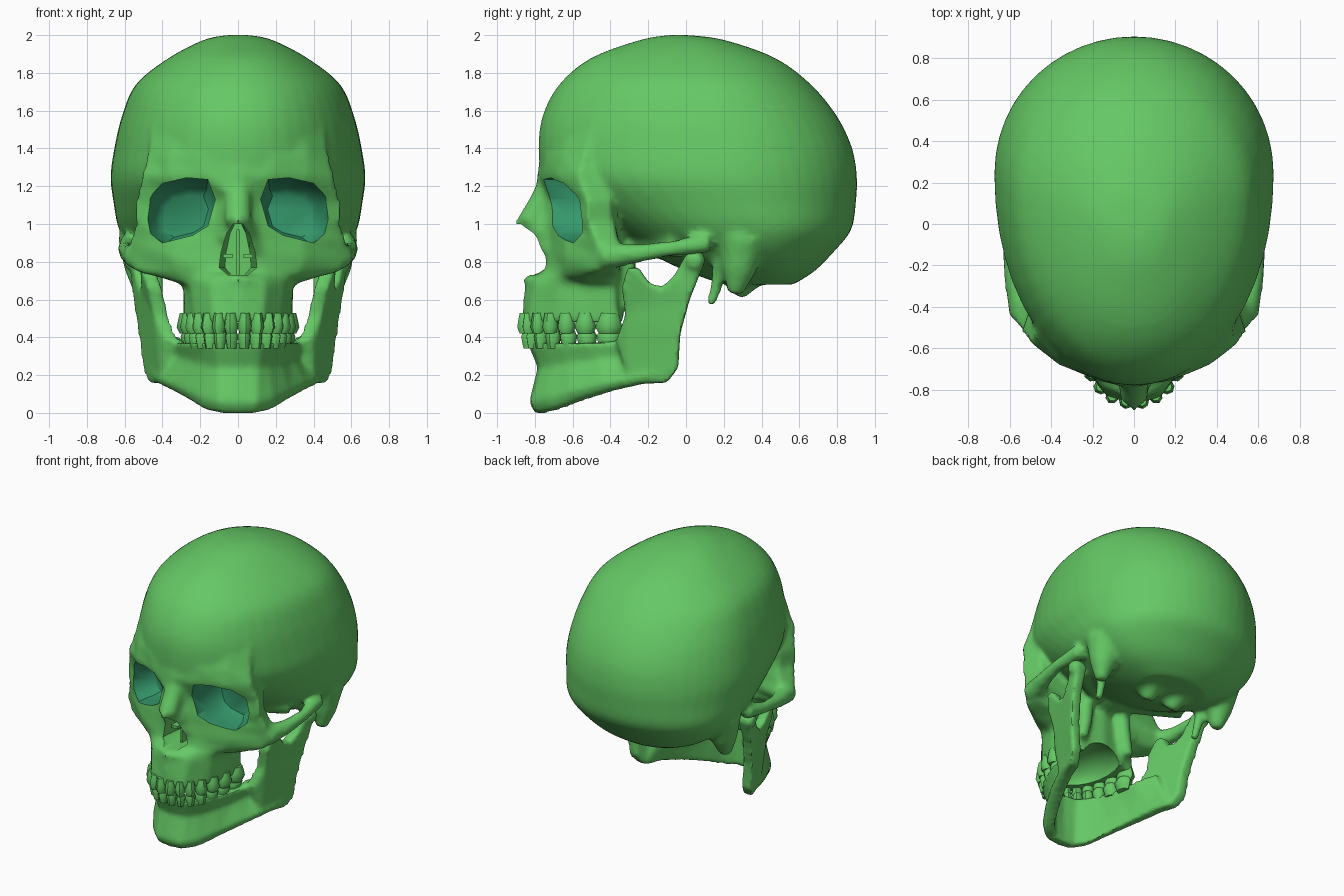
import bpy, bmesh, math
from mathutils import Vector, Matrix

if "Cube" in bpy.data.objects:
    bpy.data.objects.remove(bpy.data.objects["Cube"])


def material(name, rgb):
    m = bpy.data.materials.new(name)
    m.use_nodes = True
    m.diffuse_color = (*rgb, 1)
    m.node_tree.nodes["Principled BSDF"].inputs["Base Color"].default_value = (*rgb, 1)
    return m


BONE = material("bone green", (0.13, 0.58, 0.13))
SOCKET = material("socket teal", (0.035, 0.32, 0.15))


def make(name, bm, slot=0):
    bmesh.ops.recalc_face_normals(bm, faces=bm.faces)
    mesh = bpy.data.meshes.new(name)
    for face in bm.faces:
        face.material_index = slot
    bm.to_mesh(mesh)
    bm.free()
    mesh.materials.append(BONE)
    if slot:
        mesh.materials.append(SOCKET)
    ob = bpy.data.objects.new(name, mesh)
    bpy.context.collection.objects.link(ob)
    return ob


def bake(ob):
    bpy.context.view_layer.update()
    graph = bpy.context.evaluated_depsgraph_get()
    mesh = bpy.data.meshes.new_from_object(ob.evaluated_get(graph))
    ob.modifiers.clear()
    ob.data = mesh


def fuse(ob, voxel, rounds):
    """Merge overlapping volumes into one softly blended bone."""
    mod = ob.modifiers.new("fuse", 'REMESH')
    mod.mode = 'VOXEL'
    mod.voxel_size = voxel
    mod = ob.modifiers.new("soften", 'SMOOTH')
    mod.factor = 0.5
    mod.iterations = rounds
    bake(ob)
    ob.data.materials.clear()
    ob.data.materials.append(BONE)


def carve(ob, cutters):
    for cutter in cutters:
        cutter.hide_render = True
        mod = ob.modifiers.new("carve", 'BOOLEAN')
        mod.operation = 'DIFFERENCE'
        mod.solver = 'EXACT'
        mod.object = cutter
    bake(ob)
    for cutter in cutters:
        bpy.data.objects.remove(cutter)


def loft(bm, rings):
    rows = [[bm.verts.new(p) for p in ring] for ring in rings]
    n = len(rows[0])
    for a, b in zip(rows, rows[1:]):
        for i in range(n):
            j = (i + 1) % n
            bm.faces.new((a[i], a[j], b[j], b[i]))
    bm.faces.new(rows[0])
    bm.faces.new(rows[-1])


def tube(bm, path, side=1, sides=12):
    pts = [Vector((side * x, y, z)) for x, y, z, r in path]
    rings = []
    for i, p in enumerate(pts):
        along = pts[min(i + 1, len(pts) - 1)] - pts[max(i - 1, 0)]
        turn = along.to_track_quat('Z', 'Y')
        angles = [math.tau * k / sides for k in range(sides)]
        rings.append([p + turn @ Vector((math.cos(a), math.sin(a), 0)) * path[i][3] for a in angles])
    loft(bm, rings)


def refine(rows, steps=4):
    """Smooth interpolation between rows of numbers."""
    out = []
    for i in range(len(rows) - 1):
        a, b, c, d = (rows[min(max(i + k, 0), len(rows) - 1)] for k in (-1, 0, 1, 2))
        for s in range(steps):
            t = s / steps
            out.append([q + t / 2 * (r - p + t * (2 * p - 5 * q + 4 * r - w + t * (3 * (q - r) + w - p)))
                        for p, q, r, w in zip(a, b, c, d)])
    return out + [rows[-1]]


def power(v, e):
    return math.copysign(abs(v) ** e, v)


# Braincase: egg-shaped rings as height, front, back, half width
skull = bmesh.new()
case = [(2, -.09, .01, .06), (1.975, -.24, .2, .18), (1.88, -.5, .47, .365), (1.74, -.67, .66, .54),
        (1.57, -.76, .8, .615), (1.4, -.78, .88, .655), (1.25, -.755, .905, .675), (1.12, -.62, .9, .66),
        (.97, -.4, .875, .63), (.85, -.2, .78, .55), (.75, 0, .68, .42), (.68, .2, .57, .25)]
rings = []
for z, front, back, wide in refine(case):
    mid = front + .6 * (back - front)
    ring = []
    for k in range(48):
        a = math.tau * k / 48
        c, s = math.cos(a), math.sin(a)
        bulge = 1 if c > 0 else .96
        c = power(c, bulge)
        ring.append((wide * power(s, bulge), mid + c * (back - mid if c > 0 else mid - front), z))
    rings.append(ring)
loft(skull, rings)

# Face: height, midline depth, then nose side, under-eye, cheek and cheek back
face = [(1.5, -.7, (.2, -.69), (.36, -.61), (.46, -.5), (.42, -.38)),
        (1.36, -.77, (.2, -.745), (.37, -.66), (.48, -.54), (.45, -.42)),
        (1.25, -.79, (.17, -.76), (.37, -.68), (.51, -.57), (.48, -.45)),
        (1.12, -.8, (.1, -.72), (.34, -.63), (.54, -.52), (.5, -.4)),
        (1.01, -.915, (.1, -.73), (.34, -.62), (.54, -.52), (.49, -.38)),
        (.92, -.86, (.12, -.72), (.34, -.64), (.57, -.48), (.53, -.36)),
        (.83, -.77, (.14, -.72), (.36, -.64), (.59, -.45), (.55, -.33)),
        (.75, -.77, (.15, -.73), (.33, -.64), (.55, -.48), (.51, -.38)),
        (.715, -.87, (.14, -.79), (.28, -.65), (.41, -.54), (.38, -.43)),
        (.68, -.855, (.15, -.8), (.25, -.67), (.29, -.52), (.29, -.38)),
        (.48, -.87, (.13, -.84), (.23, -.7), (.28, -.55), (.29, -.35))]
rings = []
for z, nose, *half in face:
    half = half + [(.24, -.35)]
    rings.append([(0, nose, z)] + [(x, y, z) for x, y in half] + [(0, -.31, z)]
                 + [(-x, y, z) for x, y in reversed(half)])
loft(skull, rings)

# Nasal bridge, cheek arches, mastoids, spines, condyles, palate wings and skull base
tube(skull, [(0, -.72, 1.2, .07), (0, -.77, 1.1, .07), (0, -.83, 1, .07)])
for side in (1, -1):
    tube(skull, [(.53, -.43, .83, .075), (.58, -.25, .845, .05), (.6, -.08, .87, .04), (.57, .12, .9, .055)], side)
    tube(skull, [(.5, .3, .92, .14), (.51, .28, .75, .09), (.51, .26, .63, .04)], side)
    tube(skull, [(.45, .2, .82, .06), (.43, .17, .7, .035), (.42, .13, .57, .025)], side)
    tube(skull, [(.12, .34, .75, .1), (.1, .26, .63, .05)], side)
    tube(skull, [(.15, -.33, .92, .06), (.17, -.31, .7, .05), (.2, -.3, .55, .035)], side)
    tube(skull, [(.1, -.25, .93, .09), (.45, -.02, .9, .08)], side)
tube(skull, [(0, -.45, .96, .14), (0, .1, .92, .11), (0, .35, .8, .12)])
skull = make("skull", skull)
fuse(skull, .02, 5)
skull.data.materials.append(SOCKET)

# Eye sockets, nose opening and palate are carved out
cutters = []
rim = [(.16, 1.235), (.27, 1.245), (.4, 1.215), (.47, 1.14), (.49, 1.03), (.47, .95), (.4, .9),
       (.24, .94), (.16, .99), (.12, 1.13)]
for side in (1, -1):
    bm = bmesh.new()
    loft(bm, [[(side * (cx + (x - .31) * s), y, cz + (z - 1.07) * s) for x, z in rim]
              for y, s, cx, cz in ((-1.1, 1, .31, 1.07), (-.58, 1, .31, 1.07),
                                   (-.46, .83, .29, 1.05), (-.42, .65, .28, 1.04))])
    cutters.append(make("socket_cutter", bm, 1))
bm = bmesh.new()
edge = [(.025, 1), (.06, .95), (.09, .85), (.1, .77), (.05, .73)]
edge = edge + [(-x, z) for x, z in reversed(edge)]
loft(bm, [[(x * s, y, z) for x, z in edge] for y, s in ((-1.1, 1), (-.7, 1), (-.45, .7))])
cutters.append(make("nose_cutter", bm))
bm = bmesh.new()
bmesh.ops.create_uvsphere(bm, u_segments=20, v_segments=12, radius=1,
                          matrix=Matrix.Translation((0, -.5, .46)) @ Matrix.Diagonal((.19, .29, .15, 1)))
cutters.append(make("palate_cutter", bm))
carve(skull, cutters)

# Nasal septum with a shelf of thin bone on each side
bm = bmesh.new()
for x, z, w, h in ((0, .85, .015, .24), (.055, .83, .05, .02), (-.055, .83, .05, .02)):
    bmesh.ops.create_cube(bm, size=1, matrix=Matrix.Translation((x, -.56, z)) @ Matrix.Diagonal((w, .22, h, 1)))
septum = make("nasal_septum", bm)

# Jaw body: bottom and top outer points from the chin to the jaw angle
jaw = bmesh.new()
stations = [((0, -.83, 0), (0, -.84, .37)), ((.1, -.82, 0), (.12, -.82, .37)), ((.19, -.74, .02), (.17, -.77, .37)),
            ((.28, -.6, .07), (.23, -.69, .37)), ((.38, -.42, .12), (.29, -.55, .37)),
            ((.45, -.26, .15), (.34, -.38, .38)), ((.49, -.1, .18), (.44, -.2, .42))]
rings = []
for side, row in ((-1, stations[:0:-1]), (1, stations)):
    for low, top in row:
        low, top = (Vector((side * p[0], p[1], p[2])) for p in (low, top))
        ring = []
        for p, pull in ((low, .03), (low.lerp(top, .15), 0), (low.lerp(top, .65), .05), (top, 0)):
            inward = Vector((-p.x, -.15 - p.y, 0)).normalized()
            ring.append((p + inward * pull, p + inward * .1))
        rings.append([o for o, i in ring] + [i for o, i in reversed(ring)])
loft(jaw, rings)

# Jaw branches: a twisted plate on each side with a condyle on top
branch = [(-.1, .16), (-.04, .24), (-.03, .42), (.02, .6), (.1, .8), (0, .84), (-.06, .73), (-.12, .67),
          (-.19, .68), (-.25, .77), (-.31, .77), (-.34, .66), (-.32, .52), (-.37, .38), (-.3, .15)]
for side in (1, -1):
    loft(jaw, [[(side * (.5 + .1 * (z - .2) + (y + .05) * (.45 - .62 * abs(z - .3)) - t), y, z)
                for y, z in branch] for t in (0, .04, .08)])
    tube(jaw, [(.49, .05, .805, .045), (.55, .05, .81, .055), (.6, .04, .805, .04)], side)
jaw = make("jaw", jaw)
fuse(jaw, .016, 8)


# Teeth: pegs along a rounded arch, narrow at the root and rounded at the biting edge
def arch(a, wide, deep):
    return Vector((wide * power(math.sin(a), .88), -.34 - deep * power(math.cos(a), .88), 0))


def teeth(name, root, tip, wide, deep):
    bm = bmesh.new()
    step = math.pi / 14
    for k in range(14):
        a = (k - 6.5) * step
        start, end = arch(a - step / 2, wide, deep), arch(a + step / 2, wide, deep)
        span = end - start
        place = Matrix.Translation((start + end) / 2)
        turn = Matrix.Rotation(math.atan2(span.y, span.x), 4, 'Z')
        peg = place @ turn @ Matrix.Diagonal((span.length * .52, .03 + .2 * span.length, 1, 1))
        loft(bm, [[peg @ Vector((r * math.cos(math.tau * i / 8), r * math.sin(math.tau * i / 8),
                                 root + (tip - root) * t)) for i in range(8)]
                  for t, r in ((0, .7), (.3, .85), (.7, 1), (1, .72))])
    return make(name, bm)


upper = teeth("upper_teeth", .53, .42, .27, .515)
lower = teeth("lower_teeth", .34, .435, .25, .495)

bpy.ops.object.select_all(action='DESELECT')
for ob in (skull, septum, jaw, upper, lower):
    ob.select_set(True)
bpy.context.view_layer.objects.active = skull
bpy.ops.object.shade_smooth_by_angle(angle=math.radians(45))
